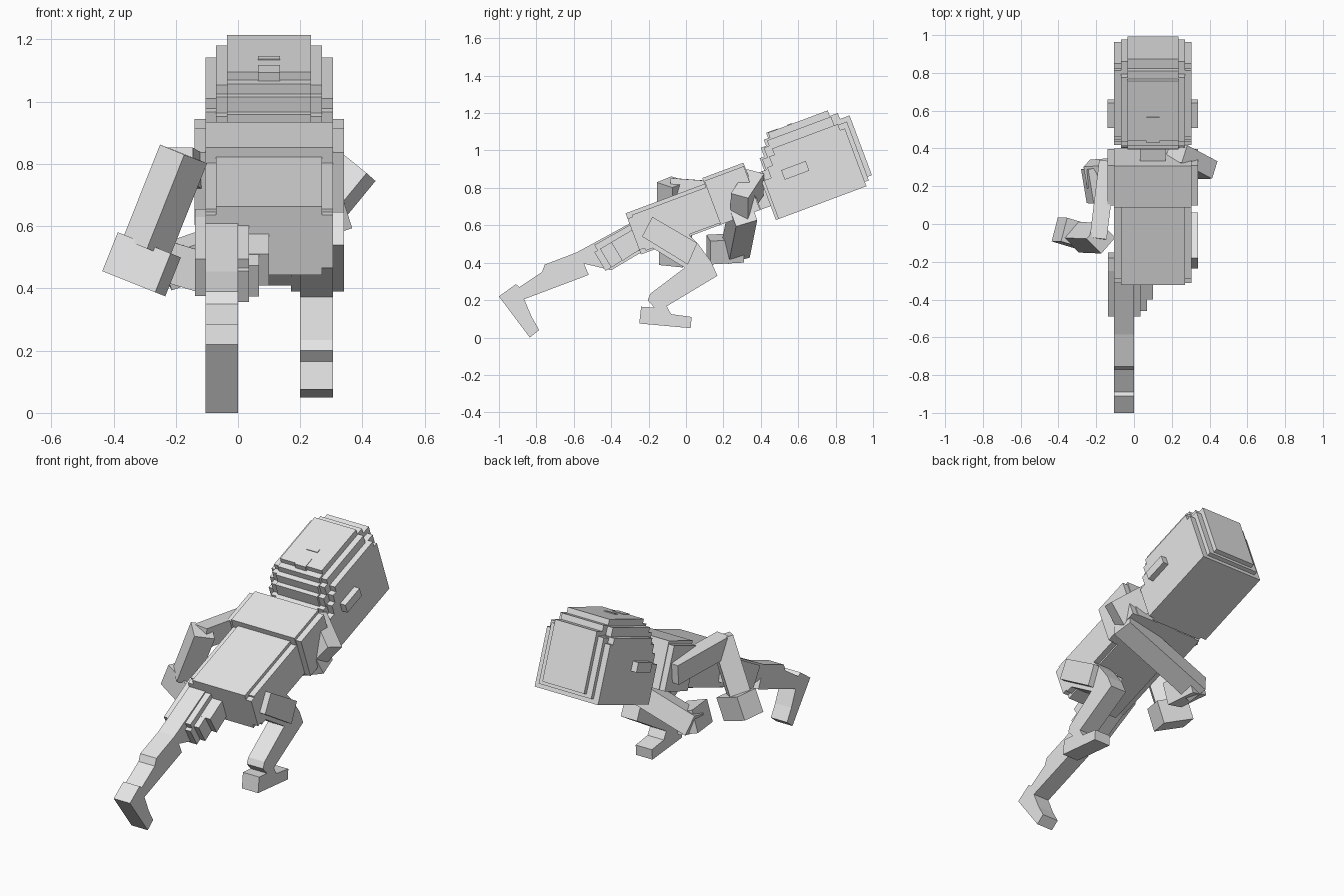
import bpy, math
from mathutils import Vector, Matrix

grey = bpy.data.materials.new("plain_grey")
grey.diffuse_color = (0.78, 0.78, 0.78, 1)
TILT = math.radians(20.5)
CX = 0.10  # middle of the body


def mesh(name, verts, faces):
    me = bpy.data.meshes.new(name)
    me.from_pydata(verts, [], faces)
    me.materials.append(grey)
    ob = bpy.data.objects.new(name, me)
    bpy.context.collection.objects.link(ob)
    return ob


def box(name, x, y, z, mat=None):
    """Box from ranges, optionally moved by a matrix."""
    v = [Vector((a, b, c)) for a in x for b in y for c in z]
    if mat:
        v = [mat @ p for p in v]
    f = [(0, 1, 3, 2), (4, 6, 7, 5), (0, 4, 5, 1), (2, 3, 7, 6), (0, 2, 6, 4), (1, 5, 7, 3)]
    return mesh(name, v, f)


def body(name, half, u, v):
    """Box centred on the leaning body: u along the spine, v across it."""
    return box(name, (CX - half, CX + half), u, v, Matrix.Rotation(TILT, 4, 'X'))


def prism(name, x0, x1, pts):
    """Side profile (y, z) extruded along x."""
    n = len(pts)
    v = [(x, y, z) for x in (x0, x1) for y, z in pts]
    f = [tuple(range(n))[::-1], tuple(range(n, 2 * n))]
    f += [(i, (i + 1) % n, n + (i + 1) % n, n + i) for i in range(n)]
    return mesh(name, v, f)


def body_prism(name, half, pts):
    """Stepped (u, v) profile extruded symmetrically and leaned with the body."""
    ob = prism(name, CX - half, CX + half, pts)
    ob.data.transform(Matrix.Rotation(TILT, 4, 'X'))
    return ob


def beam(name, a, b, up, w, d):
    """Bar from a to b; d is measured towards 'up', w across it."""
    a, b = Vector(a), Vector(b)
    z = (b - a).normalized()
    x = Vector(up).cross(z).normalized()
    y = z.cross(x)
    m = Matrix.Translation(a) @ Matrix((x, y, z)).transposed().to_4x4()
    return box(name, (-w / 2, w / 2), (-d / 2, d / 2), (0, (b - a).length), m)


# Head: three nested layers, each with a stepped profile
body_prism("head_wide", 0.205, [
    (0.685, 0.42), (1.187, 0.42), (1.187, 0.75), (1.16, 0.75), (1.16, 0.785),
    (0.785, 0.785), (0.785, 0.75), (0.755, 0.75), (0.755, 0.70), (0.725, 0.70),
    (0.725, 0.64), (0.685, 0.64)])
body_prism("head_middle", 0.17, [
    (0.67, 0.42), (1.187, 0.42), (1.187, 0.445), (1.21, 0.445), (1.21, 0.78),
    (1.14, 0.78), (1.14, 0.835), (0.775, 0.835), (0.775, 0.805), (0.745, 0.805),
    (0.745, 0.75), (0.715, 0.75), (0.715, 0.69), (0.69, 0.69), (0.69, 0.64), (0.67, 0.64)])
body_prism("head_crown", 0.135, [
    (0.68, 0.43), (1.187, 0.43), (1.187, 0.465), (1.235, 0.465), (1.235, 0.806),
    (1.18, 0.806), (1.18, 0.84), (1.135, 0.84), (1.135, 0.872), (0.795, 0.872),
    (0.795, 0.845), (0.76, 0.845), (0.76, 0.81), (0.73, 0.81), (0.73, 0.76),
    (0.705, 0.76), (0.705, 0.69), (0.68, 0.69)])
body("ears", 0.24, (0.79, 0.93), (0.605, 0.66))

# Face details
body("nose", 0.035, (0.785, 0.85), (0.83, 0.875))
body("mouth", 0.035, (0.905, 0.93), (0.86, 0.876))

# Torso
body("neck", 0.068, (0.59, 0.74), (0.50, 0.69))
body("chest", 0.205, (0.38, 0.615), (0.50, 0.768))
body("chest_sides", 0.24, (0.385, 0.61), (0.50, 0.75))
body("waist", 0.17, (-0.07, 0.40), (0.50, 0.735))
body("hips", 0.205, (-0.07, 0.0), (0.525, 0.705))
body("belly_sides", 0.205, (-0.04, 0.38), (0.51, 0.715))

# Stretched leg
prism("stretched_leg", -0.105, 0.0, [
    (-0.20, 0.665), (-0.585, 0.455), (-0.755, 0.39), (-0.77, 0.35),
    (-0.89, 0.27), (-0.91, 0.285), (-1.0, 0.22), (-0.835, 0.0), (-0.785, 0.04),
    (-0.825, 0.11), (-0.865, 0.205), (-0.52, 0.335), (-0.545, 0.395), (-0.40, 0.36),
    (-0.13, 0.52)])
prism("stretched_thigh_pad", -0.138, 0.035, [
    (-0.18, 0.655), (-0.25, 0.63), (-0.49, 0.495), (-0.42, 0.375), (-0.15, 0.52)])
# Stepped cloth beside the stretched thigh
for i, (x1, y0) in enumerate([(0.10, -0.40), (0.068, -0.46), (0.035, -0.49)]):
    top = 0.60 + 0.6 * (y0 + 0.25)
    prism("cloth_step_%d" % i, -0.02, x1, [
        (-0.22, 0.615), (y0, top), (y0 + 0.06, top - 0.10), (-0.20, 0.50)])

# Bent leg
prism("bent_thigh", 0.20, 0.305, [
    (-0.20, 0.64), (-0.05, 0.62), (0.065, 0.50), (0.135, 0.405), (0.168, 0.33),
    (0.10, 0.29), (-0.01, 0.375), (-0.23, 0.51)])
prism("bent_shin", 0.20, 0.305, [
    (0.015, 0.39), (0.168, 0.33), (-0.115, 0.16), (-0.16, 0.15), (-0.205, 0.20),
    (-0.19, 0.235)])
prism("bent_foot", 0.20, 0.305, [
    (-0.24, 0.165), (-0.25, 0.075), (0.025, 0.05), (0.03, 0.11), (-0.08, 0.125),
    (-0.11, 0.18), (-0.17, 0.16)])
prism("bent_thigh_pad", 0.17, 0.34, [
    (-0.18, 0.645), (0.06, 0.505), (0.01, 0.39), (-0.235, 0.54)])
for i, x0 in enumerate((0.10, 0.135)):
    prism("bent_cloth_step_%d" % i, x0, 0.20, [
        (-0.14, 0.60), (0.02, 0.52), (-0.02 + 0.02 * i, 0.41), (-0.16, 0.50)])

# Left arm: back to the elbow, then down and outwards
beam("left_upper_arm", (-0.14, 0.33, 0.765), (-0.19, -0.08, 0.795), (0, 0, 1), 0.09, 0.115)
beam("left_forearm", (-0.175, -0.075, 0.832), (-0.295, -0.07, 0.53), (1, 1, 0), 0.115, 0.115)
beam("left_hand", (-0.285, -0.055, 0.54), (-0.335, -0.055, 0.415), (0.3, 1, 0), 0.19, 0.13)

# Right arm: short elbow at the side, forearm crossing below the chest
beam("right_upper_arm", (0.22, 0.37, 0.83), (0.38, 0.285, 0.70), (0.66, 0, 0.75), 0.10, 0.15)
beam("right_forearm", (0.34, 0.305, 0.665), (-0.24, 0.265, 0.465), (0, -0.3, 1), 0.12, 0.12)
beam("right_hand", (-0.205, 0.30, 0.48), (-0.175, 0.12, 0.47), (0.3, 0, 1), 0.12, 0.13)
